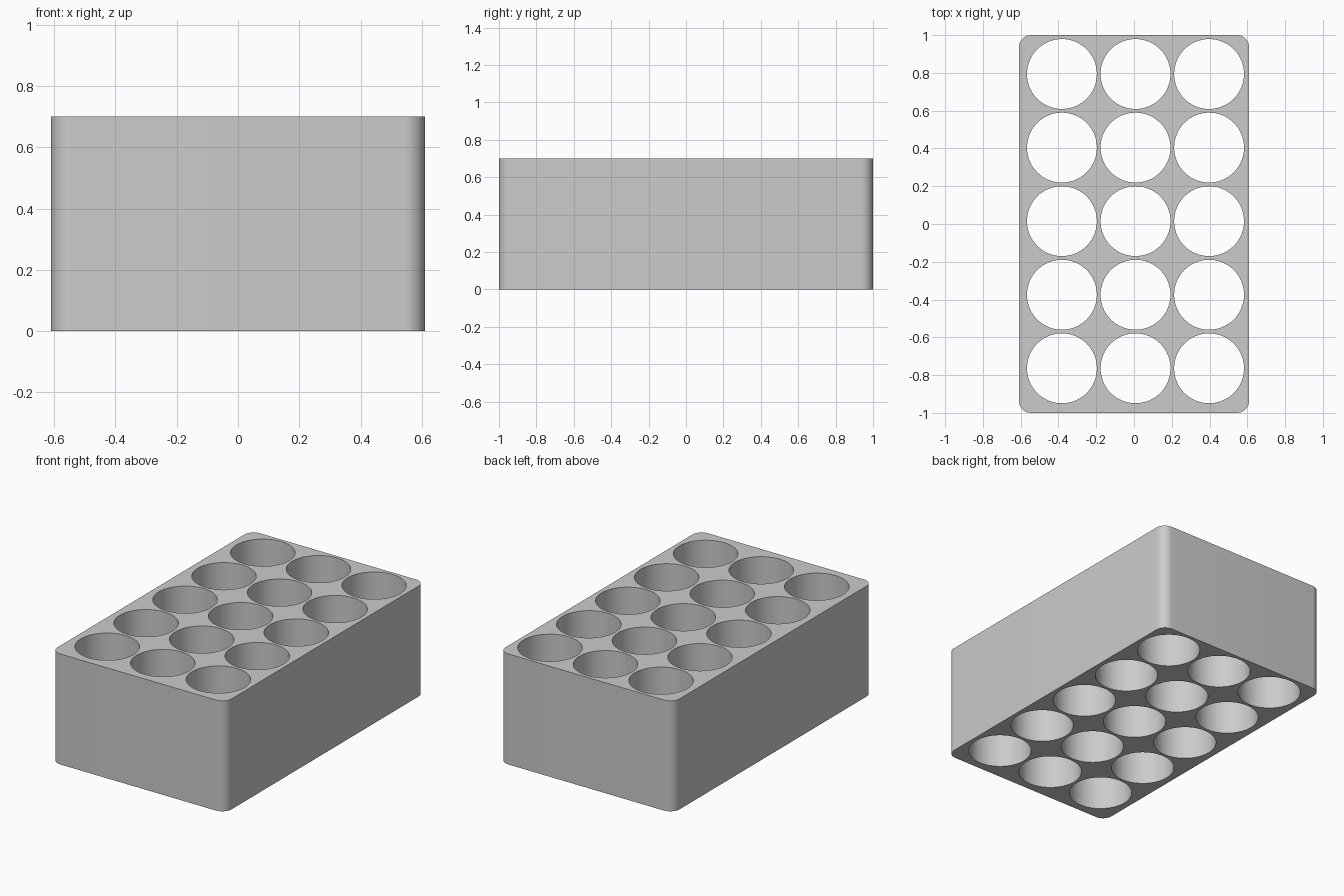
import bpy, bmesh, math

if "Cube" in bpy.data.objects:
    bpy.data.objects.remove(bpy.data.objects["Cube"])

W, L, H = 0.61, 1.0, 0.70      # half width, half length, height
CORNER, HOLE_R = 0.065, 0.185
PITCH, CX, CY = 0.3895, 0.008, 0.015

def arc(cx, cy, r, a0, a1, n):
    return [(cx + r * math.cos(a0 + (a1 - a0) * i / n),
             cy + r * math.sin(a0 + (a1 - a0) * i / n)) for i in range(n + 1)]

# Rounded rectangle outline
outline = []
for k, (sx, sy) in enumerate([(1, 1), (-1, 1), (-1, -1), (1, -1)]):
    a = k * math.pi / 2
    outline += arc(sx * (W - CORNER), sy * (L - CORNER), CORNER, a, a + math.pi / 2, 12)

# Three by five grid of round through-holes
loops = [outline]
for i in (-1, 0, 1):
    for j in (-2, -1, 0, 1, 2):
        loops.append(arc(CX + i * PITCH, CY + j * PITCH, HOLE_R, 0, 2 * math.pi, 64)[:-1])

# Filled and extruded profile
curve = bpy.data.curves.new("holder_block", 'CURVE')
curve.dimensions = '2D'
curve.fill_mode = 'BOTH'
curve.extrude = H / 2
for pts in loops:
    s = curve.splines.new('POLY')
    s.points.add(len(pts) - 1)
    for p, (x, y) in zip(s.points, pts):
        p.co = (x, y, 0, 1)
    s.use_cyclic_u = True
block = bpy.data.objects.new("holder_block", curve)
bpy.context.collection.objects.link(block)
bpy.context.view_layer.objects.active = block
block.select_set(True)
bpy.ops.object.convert(target='MESH')
block = bpy.context.view_layer.objects.active

# Weld caps to walls and stand the block on the floor
bm = bmesh.new()
bm.from_mesh(block.data)
bmesh.ops.remove_doubles(bm, verts=bm.verts, dist=1e-4)
bmesh.ops.translate(bm, verts=bm.verts, vec=(0, 0, H / 2))
bmesh.ops.recalc_face_normals(bm, faces=bm.faces)
bm.to_mesh(block.data)
bm.free()
bpy.ops.object.shade_smooth_by_angle(angle=math.radians(30))

# Plain grey
grey = bpy.data.materials.new("light_grey")
grey.diffuse_color = (0.6, 0.6, 0.6, 1)
grey.use_nodes = True
grey.node_tree.nodes["Principled BSDF"].inputs["Base Color"].default_value = grey.diffuse_color
block.data.materials.clear()
block.data.materials.append(grey)
